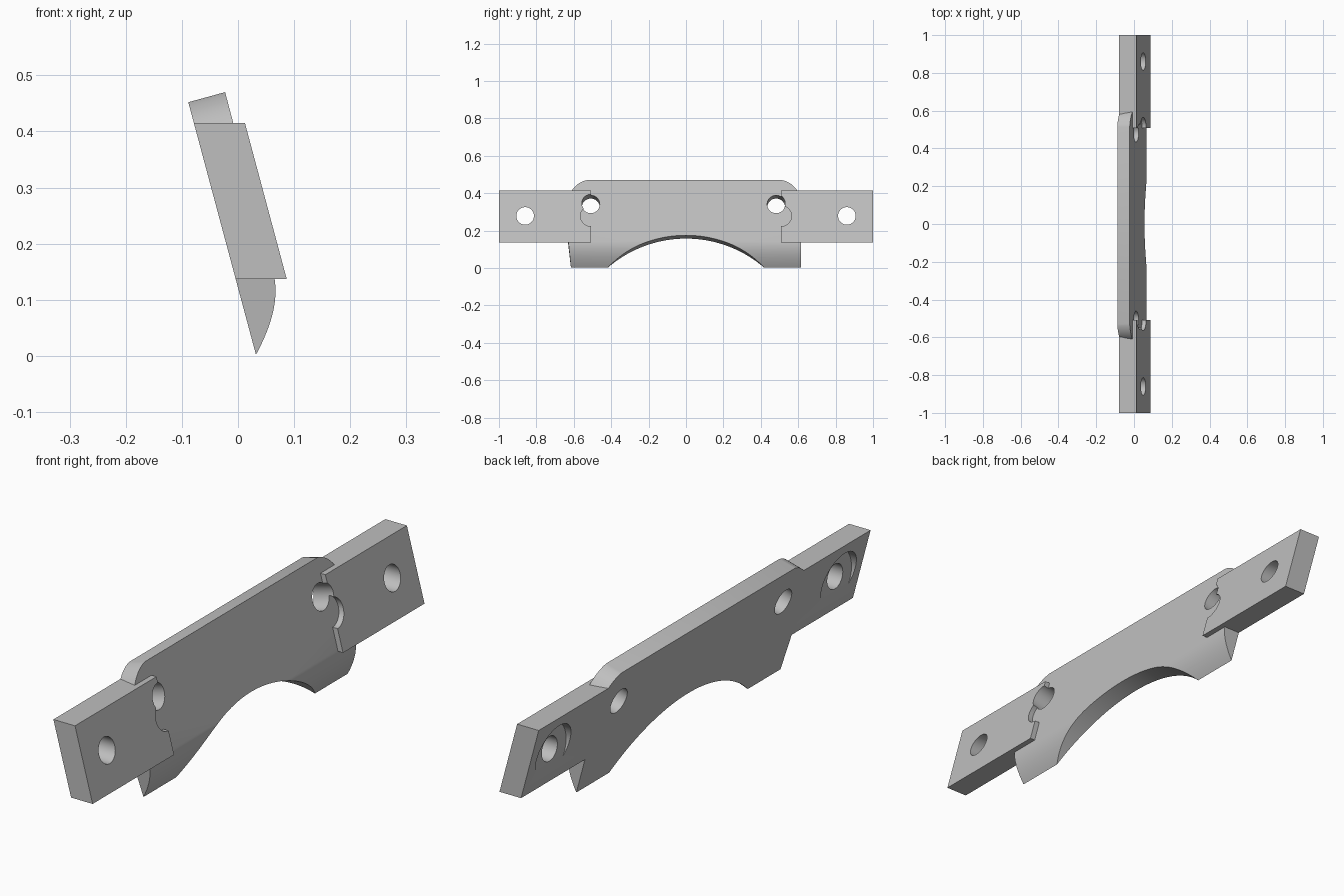
import bpy, bmesh, math
from mathutils import Vector

cube = bpy.data.objects.get("Cube")
if cube:
    bpy.data.objects.remove(cube, do_unlink=True)

TILT = math.radians(15)
NORMAL = Vector((math.cos(TILT), 0, math.sin(TILT)))   # direction through the leaning plate
ALONG_X = Vector((1, 0, 0))
FOOT = Vector((0.032, 0, 0.002))                       # sharp bottom edge of the back face

grey = bpy.data.materials.new("plain grey")
grey.use_nodes = True
grey.diffuse_color = (0.52, 0.52, 0.52, 1)
grey.node_tree.nodes["Principled BSDF"].inputs["Base Color"].default_value = (0.52, 0.52, 0.52, 1)


def back_x(z):
    """x of the leaning back face at height z."""
    return FOOT.x - (z - FOOT.z) * math.tan(TILT)


def prism(name, ring, sweep):
    """Closed solid made by sweeping a flat ring of points."""
    bm = bmesh.new()
    face = bm.faces.new([bm.verts.new(p) for p in ring])
    out = bmesh.ops.extrude_face_region(bm, geom=[face])
    moved = [v for v in out["geom"] if isinstance(v, bmesh.types.BMVert)]
    bmesh.ops.translate(bm, verts=moved, vec=sweep)
    bmesh.ops.recalc_face_normals(bm, faces=bm.faces[:])
    mesh = bpy.data.meshes.new(name)
    bm.to_mesh(mesh)
    bm.free()
    mesh.materials.append(grey)
    ob = bpy.data.objects.new(name, mesh)
    bpy.context.collection.objects.link(ob)
    return ob


def boolean(ob, tool, operation="DIFFERENCE"):
    tool.hide_render = True
    mod = ob.modifiers.new("cut", "BOOLEAN")
    mod.operation, mod.solver, mod.object = operation, "EXACT", tool
    bpy.context.view_layer.objects.active = ob
    bpy.ops.object.modifier_apply(modifier=mod.name)
    bpy.data.objects.remove(tool, do_unlink=True)


def arc(y, z, r, start, end, n):
    return [(y + r * math.cos(a), z + r * math.sin(a)) for a in
            (math.radians(start + (end - start) * i / n) for i in range(n + 1))]


def slab(name, outline, axis, before, after):
    """Sweep a (y, z) outline lying on the back face along an axis."""
    ring = [Vector((back_x(z), y, z)) - axis * before for y, z in outline]
    return prism(name, ring, axis * (before + after))


def drill(ob, y, z, r, axis, before=0.3, after=0.3, n=48):
    boolean(ob, slab("drill", arc(y, z, r, 0, 360, n)[:-1], axis, before, after))


# Main plate: leaning section with a curved lower lip
p0, p1, p2 = Vector((0.064, 0.143)), Vector((0.077, 0.085)), Vector((FOOT.x, FOOT.z))
section = [(back_x(0.452), 0.452), (-0.023, 0.470)]
for i in range(17):
    t = i / 16
    section.append(tuple((1 - t) ** 2 * p0 + 2 * t * (1 - t) * p1 + t * t * p2))
plate = prism("main_plate", [Vector((x, -0.8, z)) for x, z in section], Vector((0, 1.6, 0)))

# Plate outline: rounded upper corners, slightly tapered lower end
outline = [(-0.615, -0.1), (0.615, -0.1), (0.615, 0.327)]
outline += arc(0.487, 0.327, 0.128, 0, 90, 16)[1:]
outline += arc(-0.503, 0.327, 0.128, 90, 180, 16)
outline += [(-0.631, 0.137), (-0.615, 0.0)]
boolean(plate, slab("outline", outline, NORMAL, 0.3, 0.3), "INTERSECT")

# Arch along the bottom edge
drill(plate, 0, 0.157 - 0.640, 0.640, NORMAL, n=160)

# End blocks: flush at the back, standing proud at the front
WIDTH, LOW, HIGH, INNER = 0.091, 0.137, 0.415, 0.509
blocks = []
for side, name in ((1, "rear_end_block"), (-1, "front_end_block")):
    ring = [Vector((back_x(z) + dx, side * INNER, z))
            for z, dx in ((LOW, 0), (LOW, WIDTH), (HIGH, WIDTH), (HIGH, 0))]
    block = prism(name, ring, Vector((0, side * (1 - INNER), 0)))
    drill(block, side * INNER, 0.278, 0.055, ALONG_X)          # half-round notch
    drill(block, side * 0.86, 0.278, 0.047, ALONG_X)           # bolt hole
    floor = back_x(0.22)                                       # counterbore with upright floor
    bore = [Vector((-0.3, y, z)) for y, z in arc(side * 0.86, 0.278, 0.1, 0, 360, 48)[:-1]]
    boolean(block, prism("counterbore", bore, Vector((floor + 0.3, 0, 0))))
    blocks.append(block)

# Join into one body, then drill the tilted screw holes
for block in blocks:
    boolean(plate, block, "UNION")
for y in (0.482, -0.509):
    drill(plate, y, 0.323, 0.048, NORMAL)
plate.name = "bracket_body"

bpy.ops.object.select_all(action="DESELECT")
plate.select_set(True)
bpy.context.view_layer.objects.active = plate
bpy.ops.object.shade_smooth_by_angle(angle=math.radians(30))
